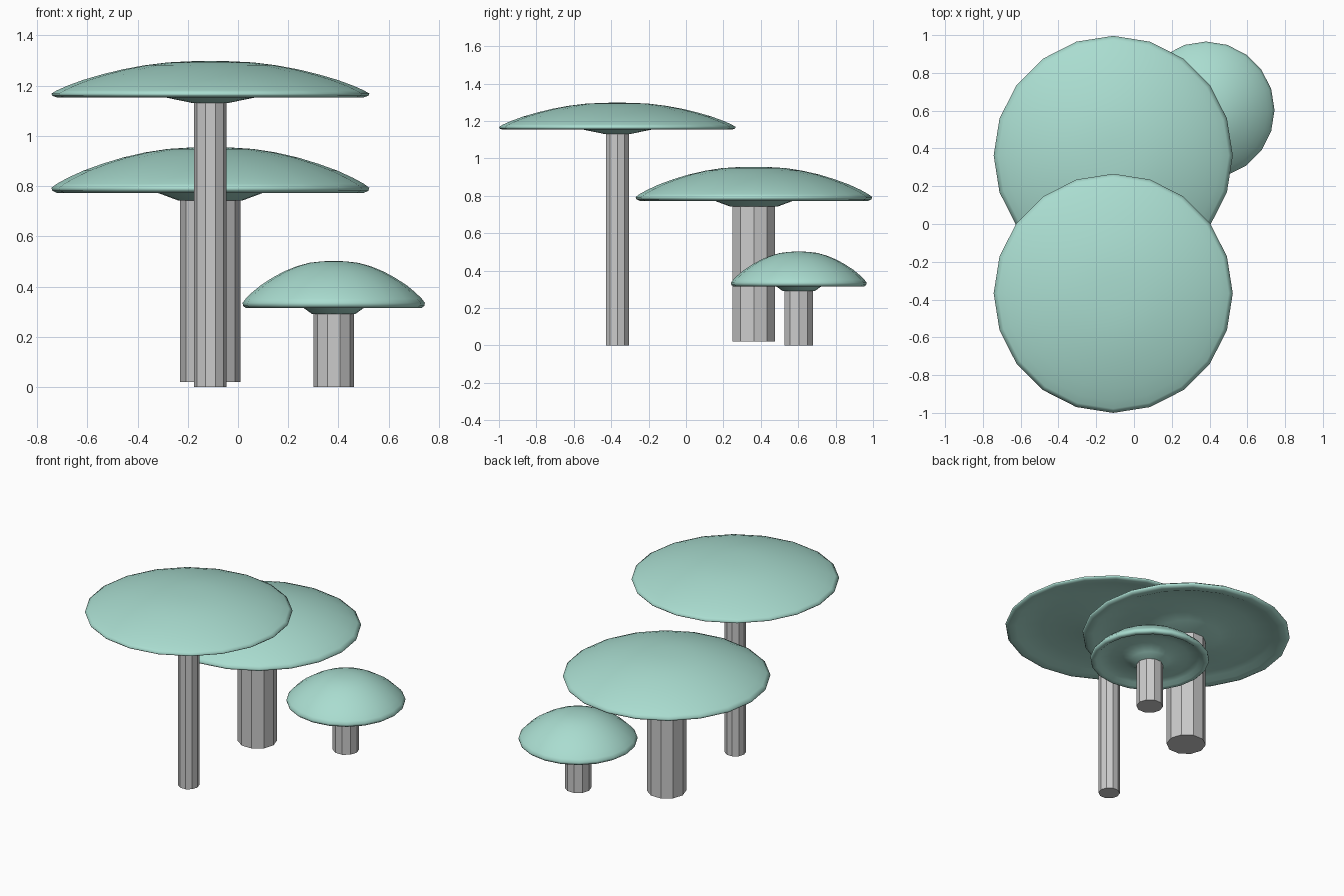
import bpy, math

if "Cube" in bpy.data.objects:
    bpy.data.objects.remove(bpy.data.objects["Cube"])

mat = bpy.data.materials.new("mint_green")
mat.diffuse_color = (0.40, 0.72, 0.63, 1)
mat.use_nodes = True
mat.node_tree.nodes["Principled BSDF"].inputs["Base Color"].default_value = mat.diffuse_color


def lathe(name, profile, x, y, sides, smooth, material=None):
    """Revolve (radius, z) points around a vertical axis; zero radius makes a pole."""
    verts, faces, rings = [], [], []
    for r, z in profile:
        n = 1 if r == 0 else sides
        rings.append(range(len(verts), len(verts) + n))
        for i in range(n):
            a = 2 * math.pi * i / sides
            verts.append((x + r * math.cos(a), y + r * math.sin(a), z))
    for a, b in zip(rings, rings[1:]):
        for i in range(sides):
            j = (i + 1) % sides
            if len(a) == 1:
                faces.append((a[0], b[i], b[j]))
            elif len(b) == 1:
                faces.append((a[i], b[0], a[j]))
            else:
                faces.append((a[i], b[i], b[j], a[j]))
    if len(rings[0]) > 1:
        faces.append(tuple(rings[0]))
    if len(rings[-1]) > 1:
        faces.append(tuple(reversed(rings[-1])))
    me = bpy.data.meshes.new(name)
    me.from_pydata(verts, [], faces)
    me.polygons.foreach_set("use_smooth", [smooth] * len(faces))
    ob = bpy.data.objects.new(name, me)
    bpy.context.collection.objects.link(ob)
    if material:
        me.materials.append(material)
    return ob


def mushroom(label, x, y, radius, top, rim, under, neck, collar, stem_r, foot):
    h = top - rim
    # domed top, as fractions of radius and height
    dome = [(0, 1), (.13, .99), (.27, .955), (.41, .87), (.55, .745),
            (.68, .59), (.80, .42), (.90, .24), (.965, .10), (1, 0)]
    profile = [(r * radius, rim + f * h) for r, f in dome]
    # curled lip, hollow underside and collar around the stem
    profile += [(.993 * radius, rim - .6 * (rim - under)),
                (.965 * radius, under), (.90 * radius, under + .004),
                (.84 * radius, under + .10 * h + .004),
                (.66 * radius, under + .17 * h),
                (.45 * radius, under + .11 * h),
                (collar, under), (stem_r * 1.05, neck), (0, neck)]
    lathe(label + "_cap", profile, x, y, 20, True, mat)
    # ten-sided stem
    lathe(label + "_stem", [(stem_r, neck + .01), (stem_r, foot)], x, y, 10, False)


mushroom("tall_mushroom", -.11, -.367, .633, 1.298, 1.168, 1.153, 1.13, .18, .065, 0)
mushroom("wide_mushroom", -.11, .363, .633, .955, .793, .773, .742, .21, .12, .02)
mushroom("small_mushroom", .381, .603, .363, .502, .335, .315, .29, .12, .081, 0)
